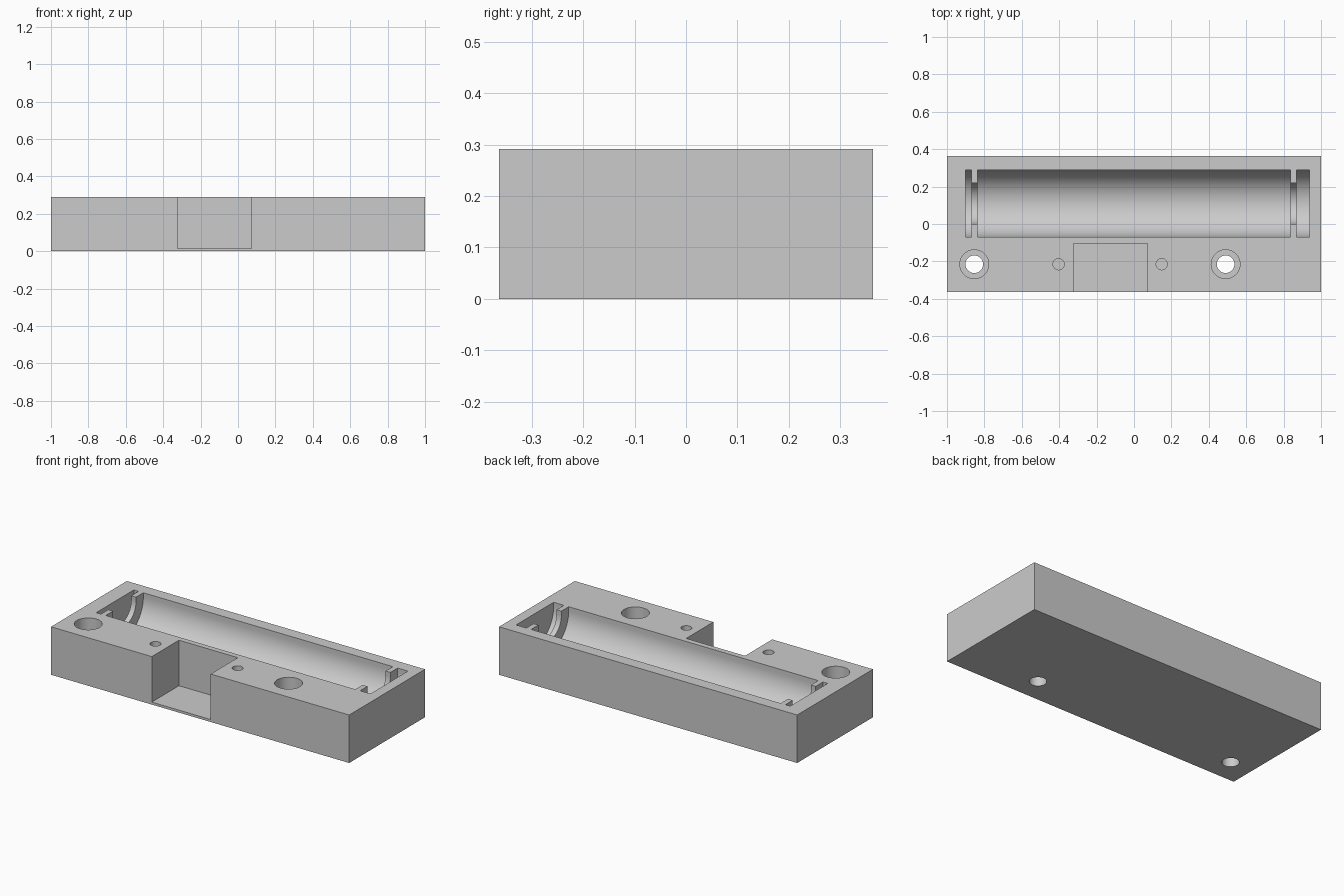
import bpy
from math import pi

cube = bpy.data.objects.get("Cube")
if cube:
    bpy.data.objects.remove(cube, do_unlink=True)

WIDTH, DEPTH, HEIGHT = 2.0, 0.726, 0.291
BAY_Y, BAY_Z, HOLE_Y = 0.11, 0.266, -0.215

grey = bpy.data.materials.new("plain grey")
grey.use_nodes = True
colour = (0.6, 0.6, 0.6, 1)
grey.diffuse_color = colour
grey.node_tree.nodes["Principled BSDF"].inputs["Base Color"].default_value = colour


def box(name, x, y, z):
    """Box spanning the given (low, high) ranges."""
    spans = (x, y, z)
    bpy.ops.mesh.primitive_cube_add(size=1, location=[(a + b) / 2 for a, b in spans])
    obj = bpy.context.object
    obj.name = name
    obj.scale = [b - a for a, b in spans]
    bpy.ops.object.transform_apply(location=False, rotation=False, scale=True)
    obj.data.materials.append(grey)
    return obj


def rod(name, radius, length, location, rotation=(0, 0, 0), sides=64):
    bpy.ops.mesh.primitive_cylinder_add(vertices=sides, radius=radius, depth=length,
                                        location=location, rotation=rotation)
    obj = bpy.context.object
    obj.name = name
    obj.data.materials.append(grey)
    return obj


def drill(name, radius, x, bottom):
    """Upright cylinder reaching from bottom to above the top surface."""
    top = HEIGHT + 0.1
    return rod(name, radius, top - bottom, (x, HOLE_Y, (top + bottom) / 2))


def cut(cutter):
    mod = body.modifiers.new("cut", "BOOLEAN")
    mod.operation = "DIFFERENCE"
    mod.solver = "EXACT"
    mod.object = cutter
    bpy.context.view_layer.objects.active = body
    bpy.ops.object.modifier_apply(modifier=mod.name)
    bpy.data.objects.remove(cutter, do_unlink=True)


def cut_trough(name, radius, x0, x1):
    """Round-bottomed channel along x with upright upper walls."""
    cut(rod(name, radius, x1 - x0, ((x0 + x1) / 2, BAY_Y, BAY_Z), (0, pi / 2, 0), 96))
    cut(box(name, (x0, x1), (BAY_Y - radius, BAY_Y + radius), (BAY_Z, 0.6)))


# Main block
body = box("holder_body", (-WIDTH / 2, WIDTH / 2), (-DEPTH / 2, DEPTH / 2), (0, HEIGHT))

# Round-bottomed bay, narrower openings through the end ribs, contact slots
cut_trough("bay", 0.18, -0.838, 0.836)
for x0, x1 in ((-0.885, -0.8), (0.8, 0.9)):
    cut_trough("rib_opening", 0.11, x0, x1)
for x0, x1 in ((-0.902, -0.87), (0.868, 0.937)):
    cut_trough("contact_slot", 0.18, x0, x1)

# Front notch with a thin floor
cut(box("notch", (-0.324, 0.071), (-0.5, -0.103), (0.015, 0.5)))

# Counterbored screw holes and blind pin holes
for x in (-0.854, 0.49):
    cut(drill("screw_hole", 0.047, x, -0.1))
    cut(drill("counterbore", 0.077, x, 0.1))
for x in (-0.403, 0.148):
    cut(drill("pin_hole", 0.03, x, 0.1))

bpy.ops.object.select_all(action="DESELECT")
body.select_set(True)
bpy.context.view_layer.objects.active = body
bpy.ops.object.shade_smooth_by_angle(angle=pi / 6)
